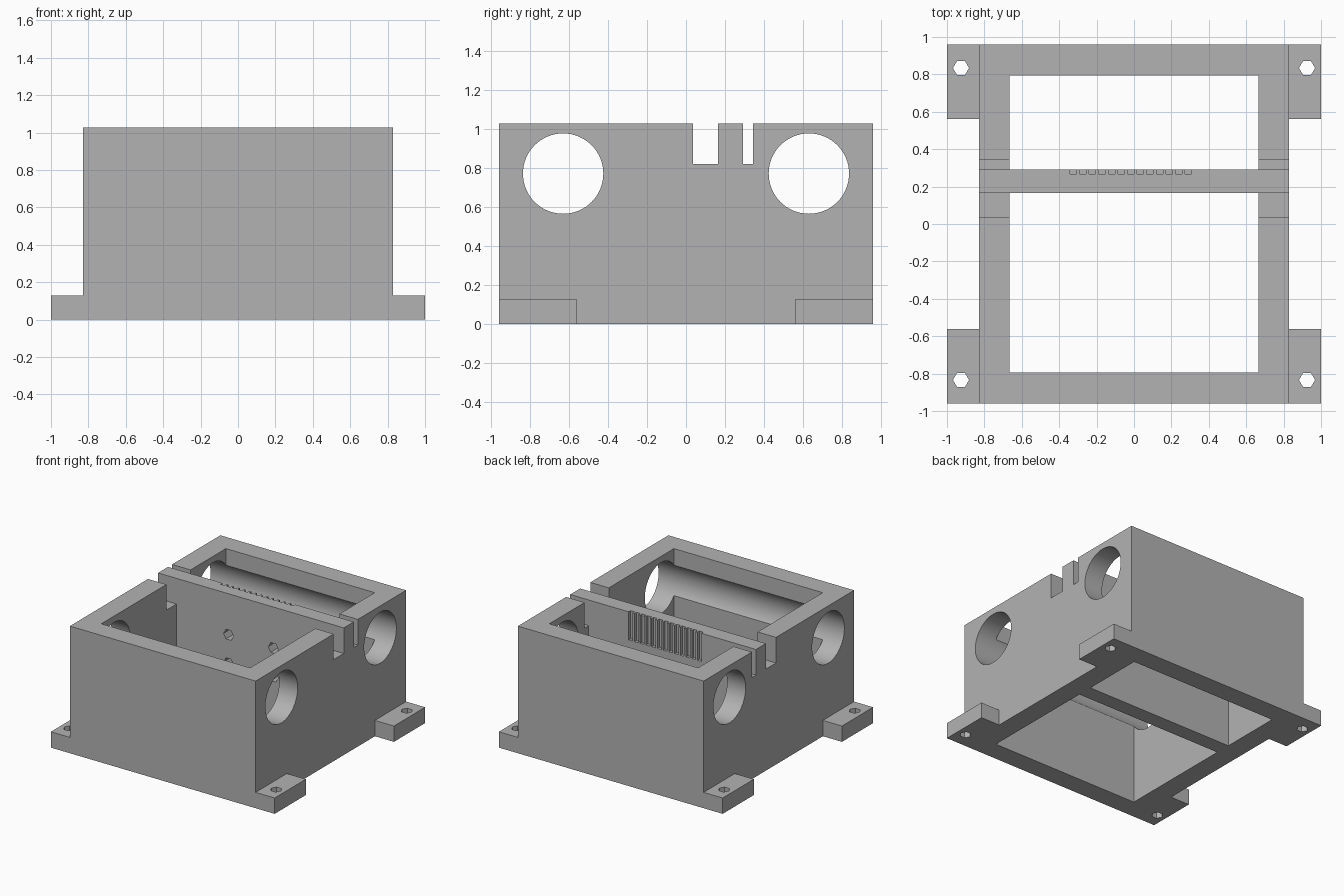
import bpy
import math

if "Cube" in bpy.data.objects:
    bpy.data.objects.remove(bpy.data.objects["Cube"], do_unlink=True)

grey = bpy.data.materials.new("plain_grey")
grey.use_nodes = True
colour = (0.45, 0.45, 0.45, 1)
grey.diffuse_color = colour
grey.node_tree.nodes["Principled BSDF"].inputs["Base Color"].default_value = colour


def box(name, x, y, z):
    """Box from (low, high) spans on each axis."""
    bpy.ops.mesh.primitive_cube_add(size=1)
    ob = bpy.context.object
    ob.name = name
    spans = (x, y, z)
    for v in ob.data.vertices:
        v.co = [s[0] if c < 0 else s[1] for c, s in zip(v.co, spans)]
    ob.data.materials.append(grey)
    return ob


def drill(name, radius, length, location, sides, rotation=(0, 0, 0)):
    bpy.ops.mesh.primitive_cylinder_add(vertices=sides, radius=radius, depth=length,
                                        location=location, rotation=rotation)
    ob = bpy.context.object
    ob.name = name
    ob.data.materials.append(grey)
    return ob


def combine(target, tool, operation="DIFFERENCE"):
    tool.hide_render = True
    mod = target.modifiers.new(tool.name, "BOOLEAN")
    mod.operation = operation
    mod.solver = "EXACT"
    mod.object = tool
    bpy.context.view_layer.objects.active = target
    bpy.ops.object.modifier_apply(modifier=mod.name)
    bpy.data.objects.remove(tool, do_unlink=True)


HALF_X, HALF_Y, TOP = 0.83, 0.96, 1.027
IN_X, IN_Y = 0.665, 0.795
DIV_FRONT, DIV_BACK = 0.165, 0.292
SLOT_Z = 0.82

# Outer block with four mounting lugs
housing = box("housing", (-HALF_X, HALF_X), (-HALF_Y, HALF_Y), (0, TOP))
for sx in (-1, 1):
    for sy in (-1, 1):
        lug = box("lug", sorted((sx * 0.75, sx)), sorted((sy * 0.562, sy * HALF_Y)), (0, 0.128))
        combine(housing, lug, "UNION")

# Two open wells, leaving the divider between them
combine(housing, box("front_well", (-IN_X, IN_X), (-IN_Y, DIV_FRONT), (-1, 2)))
combine(housing, box("back_well", (-IN_X, IN_X), (DIV_BACK, IN_Y), (-1, 2)))

# Wide and narrow slots through the tops of the side walls
combine(housing, box("wide_slot", (-2, 2), (0.036, DIV_FRONT), (SLOT_Z, 2)))
combine(housing, box("narrow_slot", (-2, 2), (DIV_BACK, 0.344), (SLOT_Z, 2)))

# Round bores across the whole width, grazing the end walls
for sy in (-1, 1):
    combine(housing, drill("bore", 0.206, 4, (0, sy * 0.63, 0.77), 64, (0, math.pi / 2, 0)))

# Hexagonal screw holes in the lugs
for sx in (-1, 1):
    for sy in (-1, 1):
        combine(housing, drill("lug_hole", 0.043, 1, (sx * 0.925, sy * 0.834, 0), 6,
                               (0, 0, math.pi / 2)))

# Screw holes through the divider
for x in (-0.2, 0.2):
    for z in (0.465, 0.695):
        combine(housing, drill("divider_hole", 0.045, 0.3,
                               (x, (DIV_FRONT + DIV_BACK) / 2, z), 6,
                               (math.pi / 2, math.pi / 2, 0)))

# Row of pin grooves in the back of the divider
for i in range(13):
    x = -0.325 + i * 0.0513
    combine(housing, box("pin_groove", (x - 0.0175, x + 0.0175), (0.267, 0.32), (0.8, 2)))

bpy.ops.object.select_all(action="DESELECT")
housing.select_set(True)
bpy.context.view_layer.objects.active = housing
bpy.ops.object.shade_smooth_by_angle(angle=math.radians(30))
